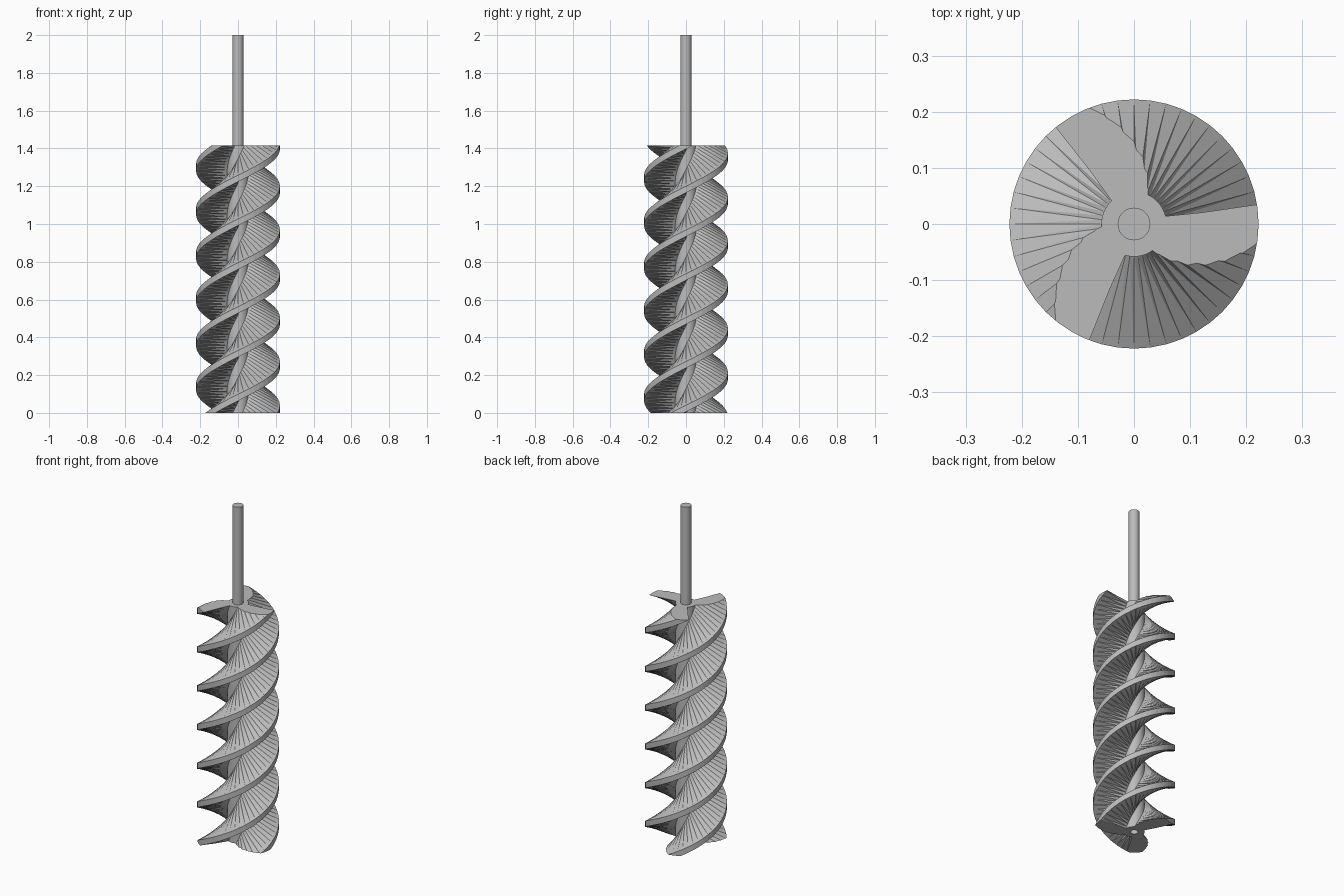
import bpy, bmesh, math
from mathutils import Vector, Matrix

if "Cube" in bpy.data.objects:
    bpy.data.objects.remove(bpy.data.objects["Cube"], do_unlink=True)

TOP = 1.415            # height of the screw body
PITCH = 0.696          # rise of one full turn
HUB, TIP, ROD = 0.058, 0.222, 0.029
SIDES = 48

steel = bpy.data.materials.new("grey_steel")
steel.use_nodes = True
colour = (0.5, 0.5, 0.5, 1)
steel.diffuse_color = colour
steel.node_tree.nodes["Principled BSDF"].inputs["Base Color"].default_value = colour


def finish(bm, name, smooth):
    bmesh.ops.recalc_face_normals(bm, faces=bm.faces)
    mesh = bpy.data.meshes.new(name)
    bm.to_mesh(mesh)
    bm.free()
    mesh.materials.append(steel)
    obj = bpy.data.objects.new(name, mesh)
    bpy.context.collection.objects.link(obj)
    if smooth:
        bpy.ops.object.select_all(action='DESELECT')
        obj.select_set(True)
        bpy.context.view_layer.objects.active = obj
        bpy.ops.object.shade_smooth_by_angle(angle=math.radians(30))
    return obj


def lathe(name, profile):
    """Turn an (r, z) profile around the z axis."""
    bm = bmesh.new()
    verts = [bm.verts.new((r, 0, z)) for r, z in profile]
    edges = [bm.edges.new(pair) for pair in zip(verts, verts[1:])]
    bmesh.ops.spin(bm, geom=verts + edges, cent=(0, 0, 0), axis=(0, 0, 1),
                   angle=math.tau, steps=SIDES)
    bmesh.ops.remove_doubles(bm, verts=bm.verts, dist=1e-5)
    finish(bm, name, True)


def cut(bm, z, up):
    """Saw the mesh flat at height z and close it."""
    geom = bm.verts[:] + bm.edges[:] + bm.faces[:]
    res = bmesh.ops.bisect_plane(bm, geom=geom, plane_co=(0, 0, z), plane_no=(0, 0, up),
                                 clear_outer=True)
    rim = [e for e in res["geom_cut"] if isinstance(e, bmesh.types.BMEdge)]
    bmesh.ops.holes_fill(bm, edges=rim, sides=0)


def fin(name, turn):
    """Sweep a tapered blade section along a helix, then trim both ends."""
    # radius and lag angle of each section corner: thick root, thin rim
    section = [(HUB * 0.75, -14), (HUB, -14), (TIP, -9),
               (TIP, 9), (HUB, 55), (HUB * 0.75, 55)]
    bm = bmesh.new()
    step = 360 / SIDES
    rings = []
    for i in range(-106, 4):
        a = i * step
        rings.append([bm.verts.new((r * math.cos(math.radians(a)),
                                    r * math.sin(math.radians(a)),
                                    TOP + PITCH * (a + lag) / 360)) for r, lag in section])
    n = len(section)
    for lower, upper in zip(rings, rings[1:]):
        for k in range(n):
            m = (k + 1) % n
            bm.faces.new((lower[k], lower[m], upper[m], upper[k]))
    bm.faces.new(rings[0])
    bm.faces.new(rings[-1])
    bmesh.ops.triangulate(bm, faces=bm.faces[:])
    cut(bm, TOP, 1)
    cut(bm, 0, -1)
    bmesh.ops.rotate(bm, verts=bm.verts, cent=Vector(),
                     matrix=Matrix.Rotation(math.radians(turn), 3, 'Z'))
    finish(bm, name, False)


# three helical blades
for number in range(3):
    fin(f"screw_blade_{number + 1}", number * 120)

# hub with a small blind bore underneath
lathe("hub", [(0, 0.15), (0.021, 0.15), (0.021, 0), (HUB, 0), (HUB, TOP), (0, TOP)])

# drive shaft
lathe("shaft", [(0, TOP - 0.05), (ROD, TOP - 0.05), (ROD, 2), (0, 2)])
